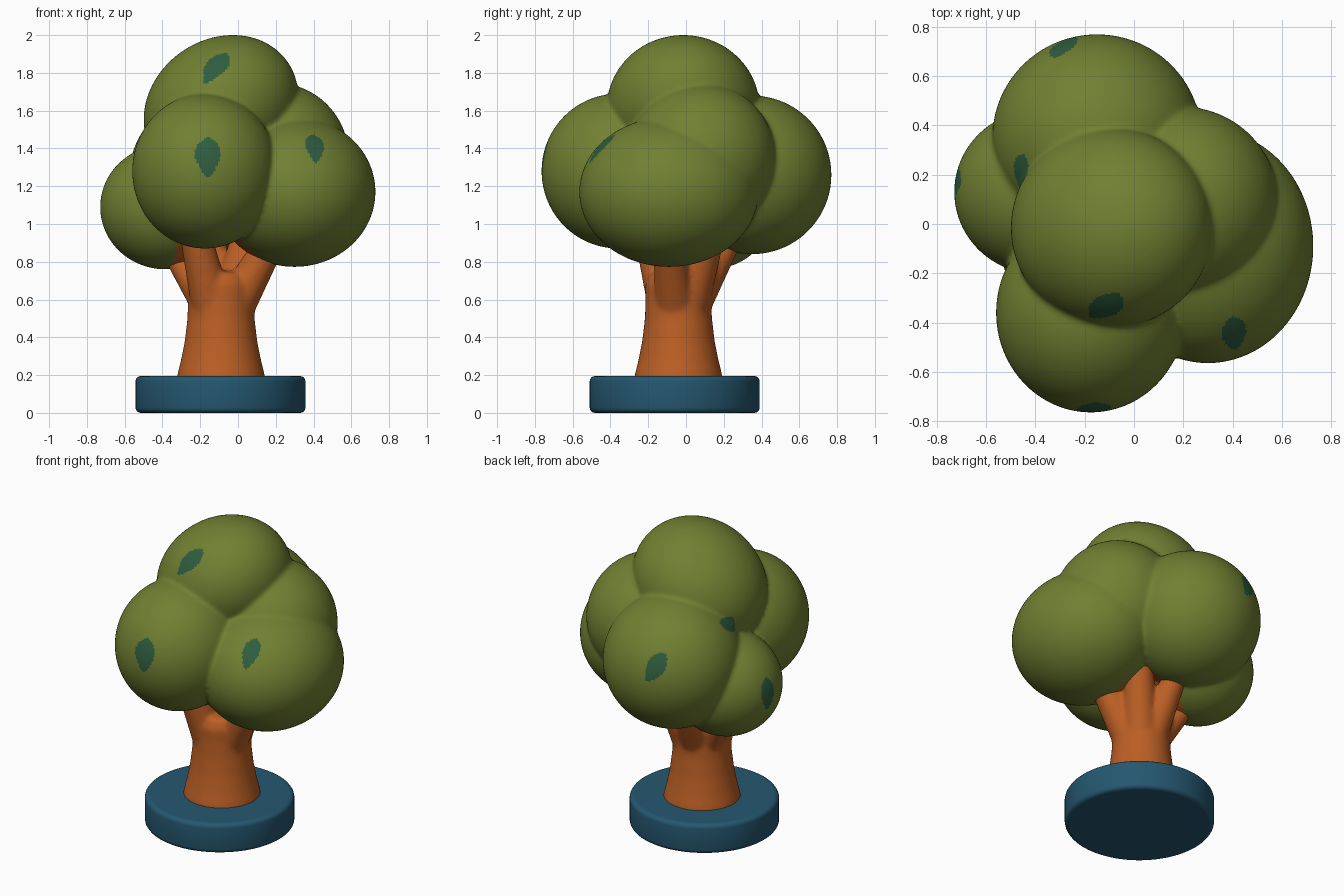
import bpy, bmesh, math
from mathutils import Vector, Matrix

if "Cube" in bpy.data.objects:
    bpy.data.objects.remove(bpy.data.objects["Cube"])


def material(name, rgb):
    m = bpy.data.materials.new(name)
    m.diffuse_color = (*rgb, 1)
    m.use_nodes = True
    m.node_tree.nodes["Principled BSDF"].inputs["Base Color"].default_value = m.diffuse_color
    return m


GREEN = material("leaf_green", (0.165, 0.215, 0.032))
DARK = material("dark_green", (0.028, 0.11, 0.05))
ORANGE = material("bark_orange", (0.50, 0.115, 0.018))
BLUE = material("base_blue", (0.018, 0.095, 0.16))


def make_object(name, bm, mats):
    mesh = bpy.data.meshes.new(name)
    bmesh.ops.recalc_face_normals(bm, faces=bm.faces[:])
    bm.to_mesh(mesh)
    bm.free()
    for m in mats:
        mesh.materials.append(m)
    ob = bpy.data.objects.new(name, mesh)
    bpy.context.collection.objects.link(ob)
    return ob


def fuse(ob, voxel, smooth_steps):
    """Merge overlapping shells into one soft skin."""
    r = ob.modifiers.new("fuse", "REMESH")
    r.mode = 'VOXEL'
    r.voxel_size = voxel
    s = ob.modifiers.new("soften", "SMOOTH")
    s.factor = 0.5
    s.iterations = smooth_steps
    bpy.context.view_layer.update()
    dg = bpy.context.evaluated_depsgraph_get()
    mesh = bpy.data.meshes.new_from_object(ob.evaluated_get(dg))
    ob.modifiers.clear()
    mats = list(ob.data.materials)
    ob.data = mesh
    mesh.materials.clear()
    for m in mats:
        mesh.materials.append(m)
    for p in mesh.polygons:
        p.use_smooth = True
        p.material_index = 0


# Round base
bm = bmesh.new()
bmesh.ops.create_cone(bm, cap_ends=True, segments=96, radius1=0.45, radius2=0.45,
                      depth=0.195, matrix=Matrix.Translation((-0.093, -0.06, 0.0975)))
rims = [e for e in bm.edges if len(e.link_faces) == 2 and e.calc_face_angle() > 1]
bmesh.ops.bevel(bm, geom=rims, offset=0.028, segments=4, profile=0.5, affect='EDGES')
base = make_object("base", bm, [BLUE])
for p in base.data.polygons:
    p.use_smooth = len(p.vertices) < 10

# Trunk: turned profile plus one branch towards each foliage clump
AXIS = Vector((-0.09, -0.04, 0))
profile = [(0, 0.16), (0.235, 0.16), (0.232, 0.2), (0.212, 0.28), (0.192, 0.38),
           (0.178, 0.5), (0.174, 0.6), (0.176, 0.68), (0.15, 0.74), (0, 0.76)]
bm = bmesh.new()
pts = [bm.verts.new(AXIS + Vector((r, 0, z))) for r, z in profile]
edges = [bm.edges.new(pair) for pair in zip(pts, pts[1:])]
bmesh.ops.spin(bm, geom=pts + edges, cent=AXIS, axis=(0, 0, 1),
               angle=math.tau, steps=48, use_duplicate=False)
bmesh.ops.remove_doubles(bm, verts=bm.verts[:], dist=0.0005)


def branch(tip, r1, r2):
    tip = Vector(tip)
    out = Vector((tip.x - AXIS.x, tip.y - AXIS.y, 0)).normalized()
    start = AXIS + out * 0.07 + Vector((0, 0, 0.56))
    d = tip - start
    m = Matrix.Translation((start + tip) / 2) @ d.to_track_quat('Z', 'Y').to_matrix().to_4x4()
    bmesh.ops.create_cone(bm, cap_ends=True, segments=24, radius1=r1, radius2=r2,
                          depth=d.length, matrix=m)


branch((-0.25, -0.22, 1.05), 0.11, 0.075)
branch((0.20, -0.10, 0.95), 0.11, 0.075)
branch((0.10, 0.16, 1.10), 0.11, 0.08)
branch((-0.14, 0.26, 0.98), 0.10, 0.065)
branch((-0.38, 0.09, 0.90), 0.09, 0.05)
trunk = make_object("trunk", bm, [ORANGE])
fuse(trunk, 0.014, 8)

# Foliage: overlapping ellipsoids (centre, radii, tilt about y)
clumps = [
    ((-0.09, -0.015, 1.613), (0.43, 0.405, 0.365), -35),   # top
    ((-0.175, -0.36, 1.28), (0.385, 0.405, 0.41), 0),      # front
    ((0.30, -0.09, 1.17), (0.428, 0.475, 0.397), 0),       # right
    ((0.20, 0.08, 1.35), (0.388, 0.395, 0.397), 0),        # upper back right
    ((-0.15, 0.35, 1.26), (0.425, 0.42, 0.42), 0),         # back
    ((-0.385, 0.13, 1.09), (0.345, 0.335, 0.33), 0),       # left
]
bm = bmesh.new()
for c, r, tilt in clumps:
    m = (Matrix.Translation(c) @ Matrix.Rotation(math.radians(tilt), 4, 'Y')
         @ Matrix.Diagonal((*r, 1)))
    bmesh.ops.create_icosphere(bm, subdivisions=5, radius=1, matrix=m)
foliage = make_object("foliage", bm, [GREEN, DARK, ORANGE])
fuse(foliage, 0.0125, 8)

# Painted leaf marks: position, clump index, long axis, half length, half width
marks = [
    ((-0.12, -0.34, 1.83), 0, (0.12, 0.10, 0.15), 0.11, 0.058),
    ((-0.16, -0.75, 1.355), 1, (0.0, 0.0, 1), 0.108, 0.066),
    ((0.41, -0.46, 1.41), 2, (0.0, 0.10, 0.17), 0.10, 0.05),
    ((-0.48, 0.20, 1.53), 4, (0.03, 0.14, 0.07), 0.085, 0.045),
    ((-0.71, 0.17, 1.11), 5, (0.0, 0.0, 1), 0.105, 0.055),
    ((-0.27, 0.69, 1.37), 4, (-0.06, -0.10, 0.15), 0.105, 0.055),
]
frames = []
for pos, k, axis, length, width in marks:
    pos = Vector(pos)
    out = (pos - Vector(clumps[k][0])).normalized()
    up = Vector(axis)
    up = (up - out * up.dot(out)).normalized()
    frames.append((pos, out, up, out.cross(up), length, width))

for p in foliage.data.polygons:
    c, n = p.center, p.normal
    # bark colour under the crown, around the branches
    if n.z < -0.2 and c.z < 1.12 and math.hypot(c.x - AXIS.x, c.y - AXIS.y) < 0.25:
        p.material_index = 2
    for pos, out, up, side, length, width in frames:
        d = c - pos
        if d.length < 0.17 and n.dot(out) > 0.2:
            t = d.dot(up) / length
            if abs(t) < 1 and abs(d.dot(side)) < width * (1 - t * t) ** 0.75 * (1 + 0.25 * t):
                p.material_index = 1
